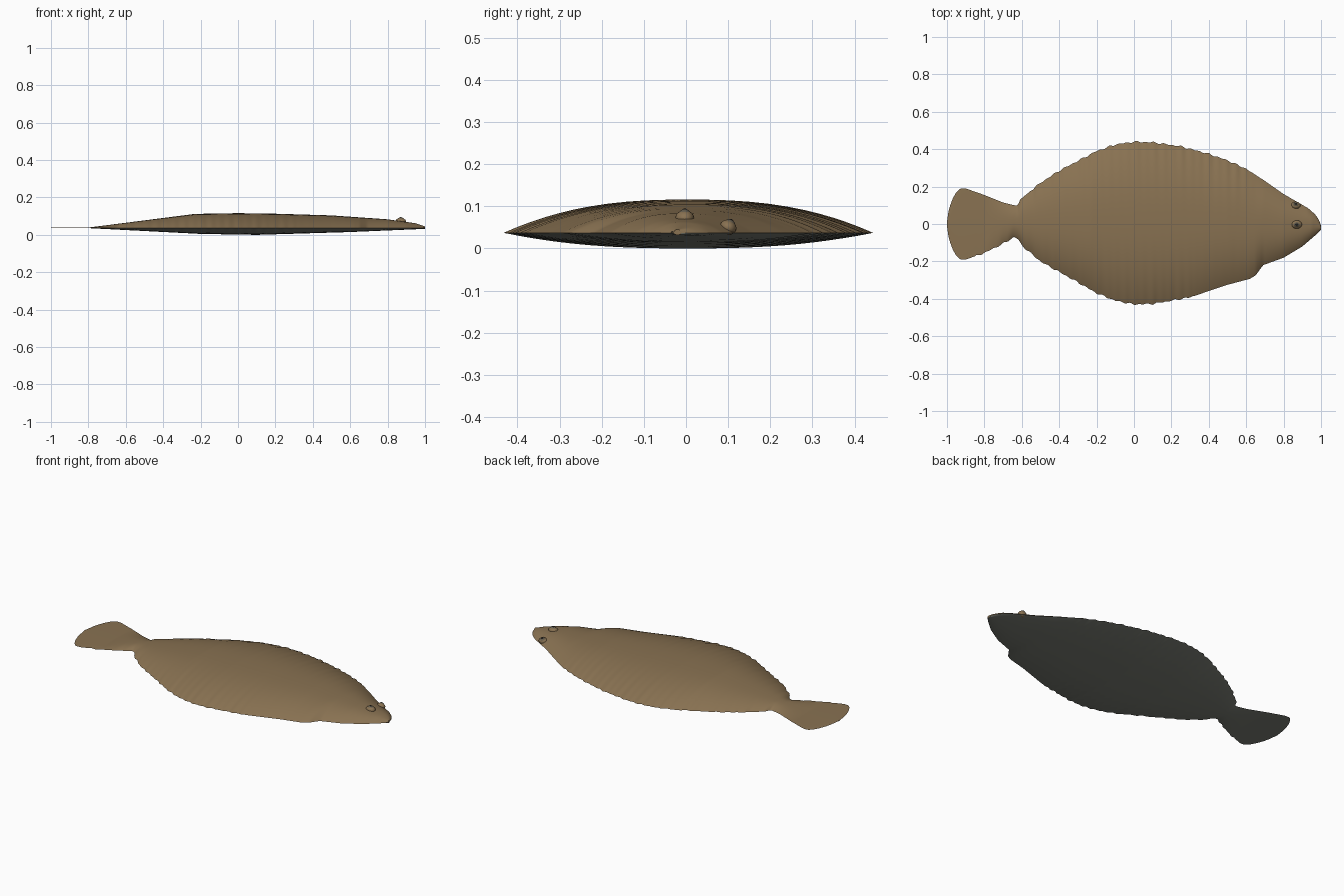
import bpy
import math

cube = bpy.data.objects.get("Cube")
if cube:
    bpy.data.objects.remove(cube, do_unlink=True)


def make_material(name, colour):
    mat = bpy.data.materials.new(name)
    mat.use_nodes = True
    mat.diffuse_color = (*colour, 1)
    mat.node_tree.nodes["Principled BSDF"].inputs["Base Color"].default_value = (*colour, 1)
    return mat


BROWN = make_material("sandy brown skin", (0.25, 0.168, 0.084))
GREY = make_material("pale grey underside", (0.2, 0.21, 0.18))
DARK = make_material("dark pupil", (0.012, 0.011, 0.01))
IRIS = make_material("dull olive iris", (0.13, 0.11, 0.075))

# Outline of tail, fins and head, as (x, y) on each side
LEFT_EDGE = [(-1, .01), (-.99, .08), (-.97, .135), (-.95, .17), (-.93, .19), (-.9, .19),
             (-.8, .155), (-.7, .115), (-.64, .1), (-.62, .1), (-.61, .13), (-.5, .22),
             (-.4, .285), (-.2, .39), (-.1, .425), (0, .44), (.1, .437), (.25, .415),
             (.4, .375), (.5, .34), (.6, .295), (.7, .23), (.8, .16), (.93, .085),
             (.97, .05), (.99, .02), (1, -.01)]
RIGHT_EDGE = [(-1, -.01), (-.99, -.08), (-.97, -.135), (-.95, -.17), (-.93, -.19), (-.9, -.19),
              (-.8, -.155), (-.7, -.105), (-.64, -.07), (-.62, -.08), (-.6, -.115), (-.5, -.2),
              (-.3, -.312), (-.2, -.37), (-.1, -.41), (0, -.43), (.1, -.427), (.3, -.392),
              (.5, -.325), (.62, -.293), (.65, -.275), (.69, -.22), (.8, -.18),
              (.9, -.12), (.97, -.06), (.99, -.04), (1, -.03)]
# Rise above and drop below the fin plane along the body
RISE = [(-1, .002), (-.8, .002), (-.23, .075), (0, .079), (.2, .076), (.5, .067),
        (.8, .046), (.95, .025), (1, .008)]
DROP = [(-1, .001), (-.8, .001), (-.2, .032), (.1, .037), (.6, .022), (1, .005)]
FIN_PLANE = 0.037


def sample(points, x):
    """Smoothed piecewise-linear lookup."""
    for (xa, ya), (xb, yb) in zip(points, points[1:]):
        if x <= xb:
            return ya + (yb - ya) * (x - xa) / (xb - xa)
    return points[-1][1]


def ripple(x):
    """Small scallops along the fin fringe."""
    if not -.55 < x < .62:
        return 0
    return .003 * math.sin(x * 130) + .002 * math.sin(x * 83)


def station(x):
    left = sample(LEFT_EDGE, x) + ripple(x)
    right = sample(RIGHT_EDGE, x) - ripple(x + .3)
    return (left + right) / 2, (left - right) / 2


def height(x, t, side):
    curve = 1 - abs(t) ** 2.5
    return FIN_PLANE + curve * (sample(RISE, x) if side > 0 else -sample(DROP, x))


def finish(obj, materials, angle=40):
    for mat in materials:
        obj.data.materials.append(mat)
    bpy.ops.object.select_all(action='DESELECT')
    obj.select_set(True)
    bpy.context.view_layer.objects.active = obj
    bpy.ops.object.shade_smooth_by_angle(angle=math.radians(angle))


# Body with fins and tail: lens-shaped sections lofted from tail to nose
def build_body():
    stations, across = 240, 28
    ts = [math.sin(math.pi * (j / across - .5)) for j in range(across + 1)]
    loop = [(t, 1) for t in ts] + [(t, -1) for t in reversed(ts[1:-1])]
    count = len(loop)
    verts, faces, slots = [], [], []
    for i in range(stations + 1):
        x = -1 + 2 * i / stations
        mid, half = station(x)
        verts += [(x, mid + half * t, height(x, t, s)) for t, s in loop]
    for i in range(stations):
        for j in range(count):
            k = (j + 1) % count
            a, b = i * count, (i + 1) * count
            faces.append((a + j, b + j, b + k, a + k))
            slots.append(0 if j < across else 1)
    faces += [tuple(range(count)), tuple(reversed(range(stations * count, len(verts))))]
    slots += [0, 0]
    mesh = bpy.data.meshes.new("body")
    mesh.from_pydata(verts, [], faces)
    mesh.polygons.foreach_set("material_index", slots)
    obj = bpy.data.objects.new("body", mesh)
    bpy.context.collection.objects.link(obj)
    finish(obj, [BROWN, GREY])
    mesh.polygons.foreach_set("material_index", slots)


def ellipsoid(name, centre, radii, mat, tilt=0):
    bpy.ops.mesh.primitive_uv_sphere_add(segments=24, ring_count=12, location=centre,
                                         rotation=(tilt, 0, 0))
    obj = bpy.context.object
    obj.name = name
    obj.scale = radii
    finish(obj, [mat], 80)


# Eyes: raised lid, iris and pupil stacked along the tilted skin normal
def build_eye(name, x, y, z, size, tilt):
    up = (-math.sin(tilt), math.cos(tilt))
    layers = [("lid", 1, .7, 0, BROWN), ("iris", .68, .5, .3, IRIS), ("pupil", .42, .35, .5, DARK)]
    for part, wide, tall, lift, mat in layers:
        centre = (x, y + up[0] * lift * size, z + up[1] * lift * size)
        ellipsoid(f"{name}_{part}", centre,
                  (size * wide, size * wide * .8, size * tall), mat, tilt)


build_body()
build_eye("upper_eye", .87, -.003, .071, .028, 0)
build_eye("edge_eye", .865, .1, .05, .025, math.radians(-25))

# Mouth: thin dark slit at the nose
ellipsoid("mouth", (.993, -.02, .039), (.007, .016, .003), DARK)
